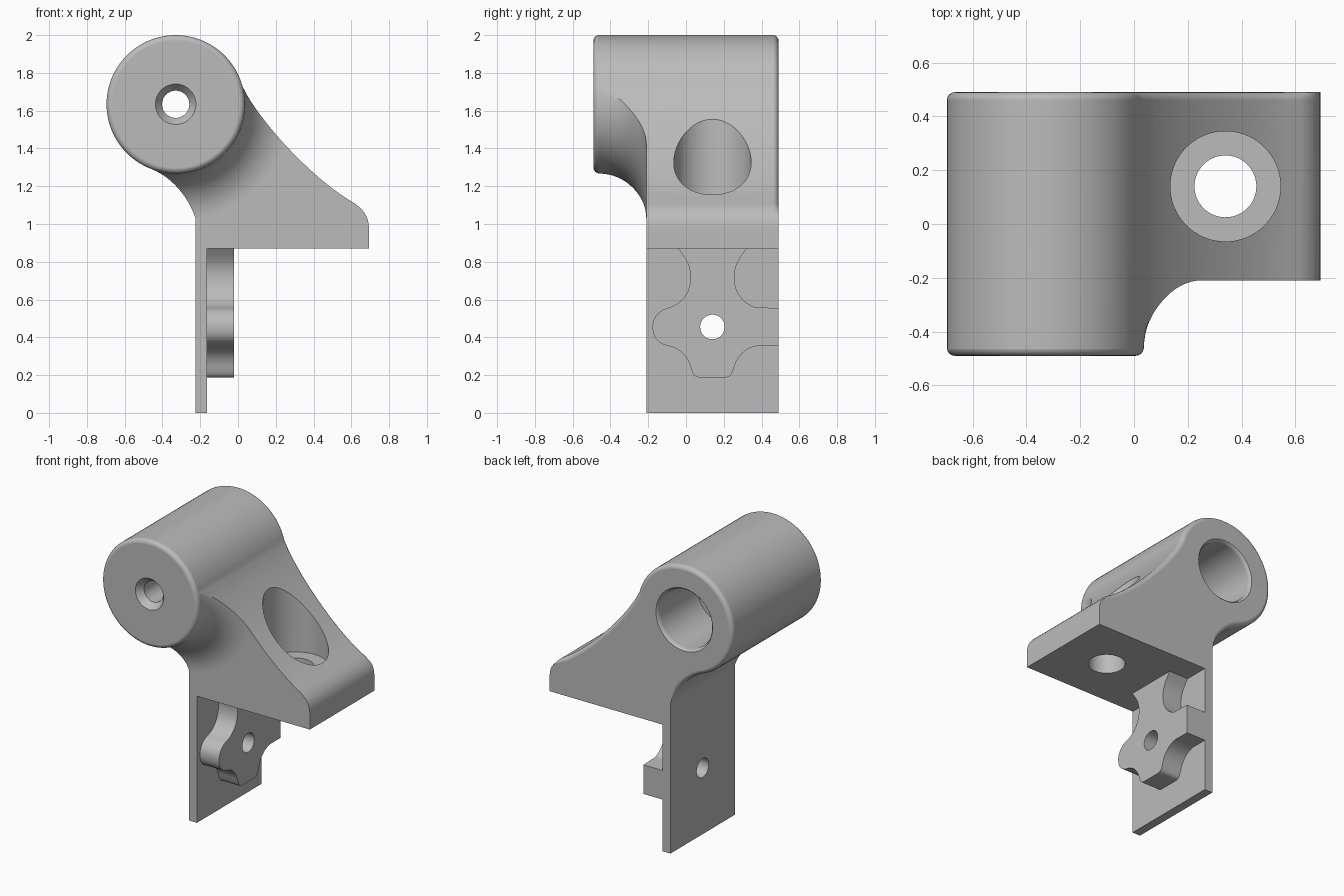
import bpy, bmesh
from math import sin, cos, pi, radians
from mathutils import Vector, Matrix

cube = bpy.data.objects.get("Cube")
if cube:
    bpy.data.objects.remove(cube, do_unlink=True)

grey = bpy.data.materials.new("plain_grey")
grey.use_nodes = True
grey.diffuse_color = (0.5, 0.5, 0.5, 1)
grey.node_tree.nodes["Principled BSDF"].inputs["Base Color"].default_value = (0.5, 0.5, 0.5, 1)

AXIS_X, AXIS_Z, RADIUS = -0.33, 1.634, 0.366    # barrel
FRONT, BACK = -0.21, 0.49                       # bracket depth
ROUND = 0.03


def curve(p, a, b, q, n=14):
    """Cubic curve points, without the last one."""
    p, a, b, q = map(Vector, (p, a, b, q))
    out = []
    for i in range(n):
        t = i / n
        s = 1 - t
        out.append(p * s**3 + a * 3 * s * s * t + b * 3 * s * t * t + q * t**3)
    return out


def new_object(name, bm):
    bmesh.ops.recalc_face_normals(bm, faces=bm.faces)
    mesh = bpy.data.meshes.new(name)
    bm.to_mesh(mesh)
    bm.free()
    mesh.materials.append(grey)
    ob = bpy.data.objects.new(name, mesh)
    bpy.context.collection.objects.link(ob)
    return ob


def loft(name, rings):
    """Closed solid through rings of equal length."""
    bm = bmesh.new()
    loops = [[bm.verts.new(p) for p in ring] for ring in rings]
    for low, high in zip(loops, loops[1:]):
        for i in range(len(low)):
            j = (i + 1) % len(low)
            bm.faces.new((low[i], low[j], high[j], high[i]))
    bm.faces.new(loops[0])
    bm.faces.new(loops[-1])
    return new_object(name, bm)


def lathe_y(name, profile, x=AXIS_X, z=AXIS_Z, n=128):
    """Solid turned about an axis along y, from (radius, y) pairs."""
    return loft(name, [[(x + r * cos(2 * pi * (i + 0.37) / n), y,
                         z + r * sin(2 * pi * (i + 0.37) / n)) for i in range(n)]
                       for r, y in profile])


def turned(name, matrix, profile):
    """Lathe about the origin, then placed by a matrix."""
    ob = lathe_y(name, profile, 0, 0, 64)
    ob.data.transform(matrix)
    return ob


def combine(target, other, operation):
    mod = target.modifiers.new("combine", 'BOOLEAN')
    mod.operation, mod.object, mod.solver = operation, other, 'EXACT'
    other.hide_render = True
    bpy.context.view_layer.objects.active = target
    bpy.ops.object.modifier_apply(modifier=mod.name)
    bpy.data.objects.remove(other, do_unlink=True)


# Side outline: hanging plate, base, sloped web, barrel and rear blend
outline = [Vector(p) for p in ((-0.225, 0), (-0.165, 0), (-0.165, 0.87), (0.693, 0.87))]
outline += curve((0.693, 0.98), (0.693, 1.04), (0.66, 1.085), (0.6, 1.12), 8)[0:]
outline += reversed(curve((0.024, 1.73), (0.1, 1.56), (0.38, 1.25), (0.6, 1.12), 24)[1:])
for i in range(65):
    a = radians(15 + i * (249 - 15) / 64)
    outline.append(Vector((AXIS_X + RADIUS * cos(a), AXIS_Z + RADIUS * sin(a))))
outline += curve((-0.461, 1.292), (-0.35, 1.25), (-0.26, 1.14), (-0.225, 1.03))[1:]
outline.append(Vector((-0.225, 1.03)))


def inset_outline(amount):
    """Shrink the upper part of the outline, fading out toward the base."""
    out = []
    for i, p in enumerate(outline):
        d = (outline[(i + 1) % len(outline)] - outline[i - 1]).normalized()
        weight = min(1, max(0, (p.y - 1.05) / 0.08))
        out.append(p + Vector((-d.y, d.x)) * amount * weight)
    return out


rings = [[(p.x, -0.6, p.y) for p in outline]]
for k in range(7):
    a = k / 6 * pi / 2
    rings.append([(p.x, BACK - ROUND * (1 - sin(a)), p.y)
                  for p in inset_outline(ROUND * (1 - cos(a)))])
bracket = loft("bracket", rings)

# Front of the barrel: rounded rim and a large cove into the web
shape = [(RADIUS - ROUND * (1 - sin(k * pi / 12)), -0.49 + ROUND * (1 - cos(k * pi / 12)))
         for k in range(6)]
shape += [(RADIUS + 0.001 + 0.25 * (1 - cos(k * pi / 32)), -0.46 + 0.25 * sin(k * pi / 32))
          for k in range(17)]
shape += [(3, FRONT), (3, 0.8)]
combine(bracket, lathe_y("front_envelope", shape), 'INTERSECT')

# Lobed pad on the plate, mirrored about the screw hole
MID = 0.14
upper = curve((-0.066, 0.9), (-0.01, 0.83), (0.024, 0.79), (0.024, 0.717))
upper += curve((0.024, 0.717), (0.024, 0.62), (-0.04, 0.57), (-0.098, 0.555))
lobe = curve((-0.098, 0.555), (-0.15, 0.54), (-0.177, 0.5), (-0.177, 0.455))
lobe += curve((-0.177, 0.455), (-0.177, 0.4), (-0.15, 0.37), (-0.098, 0.355))
lower = curve((-0.098, 0.355), (-0.04, 0.345), (0, 0.31), (0.02, 0.257))
lower += curve((0.02, 0.257), (0.035, 0.21), (0.04, 0.188), (0.071, 0.188))
lower.append(Vector((0.071, 0.188)))


def mirrored(points):
    return [Vector((2 * MID - p.x, p.y)) for p in reversed(points)]


pad = upper + lobe + lower + mirrored(lower)
pad += [Vector((BACK, 0.355)), Vector((BACK, 0.555))] + mirrored(upper)
combine(bracket, loft("lobed_pad", [[(x, p.x, p.y) for p in pad] for x in (-0.2, -0.02)]), 'UNION')

# Barrel bore from the back, pin hole and countersink at the front
combine(bracket, lathe_y("barrel_bore", [(0.2, 0.06), (0.2, 0.465), (0.207, 0.482), (0.225, 0.5)]),
        'DIFFERENCE')
combine(bracket, lathe_y("pin_hole", [(0.112, -0.495), (0.107, -0.49), (0.072, -0.445), (0.072, 0.1)]),
        'DIFFERENCE')

# Vertical screw hole with a wide pocket through the sloped web
upright = Matrix.Translation((0.34, MID, 0)) @ Matrix.Rotation(pi / 2, 4, 'X')
combine(bracket, turned("base_pocket", upright, [(0.205, 1.08), (0.205, 1.9)]), 'DIFFERENCE')
combine(bracket, turned("base_hole", upright, [(0.115, 0.8), (0.115, 1.2)]), 'DIFFERENCE')

# Screw hole through the plate and pad
across = Matrix.Translation((0, MID, 0.455)) @ Matrix.Rotation(-pi / 2, 4, 'Z')
combine(bracket, turned("plate_hole", across, [(0.065, -0.4), (0.065, 0.1)]), 'DIFFERENCE')

# Smooth shading with crisp edges
bpy.ops.object.select_all(action='DESELECT')
bracket.select_set(True)
bpy.context.view_layer.objects.active = bracket
bpy.ops.object.shade_smooth_by_angle(angle=radians(30))
weighted = bracket.modifiers.new("even_normals", 'WEIGHTED_NORMAL')
weighted.keep_sharp = True
